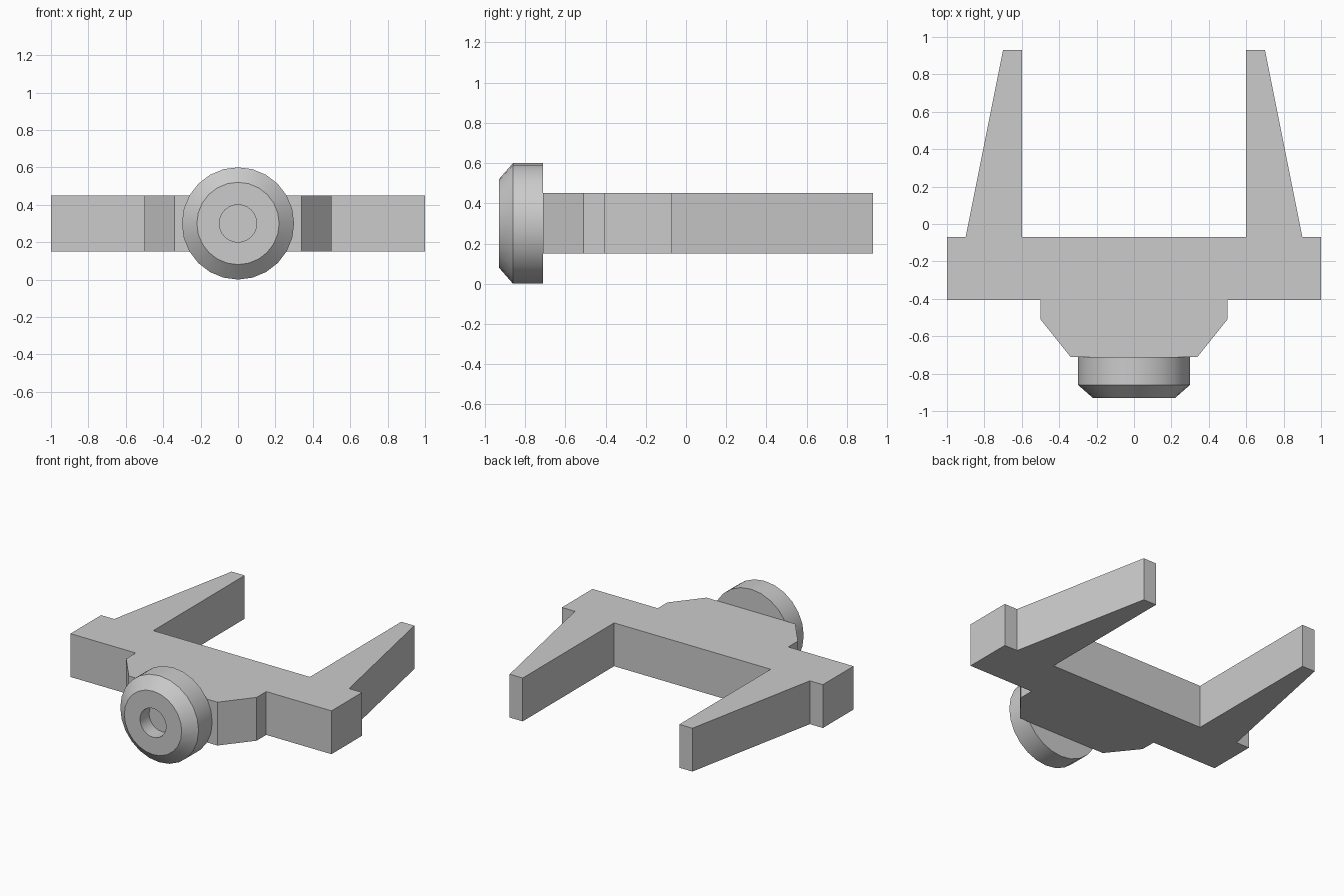
import bpy
import bmesh
import math
from mathutils import Matrix, Vector

cube = bpy.data.objects.get("Cube")
if cube:
    bpy.data.objects.remove(cube, do_unlink=True)

grey = bpy.data.materials.new("plain grey")
grey.use_nodes = True
colour = (0.6, 0.6, 0.6, 1)
grey.diffuse_color = colour
grey.node_tree.nodes["Principled BSDF"].inputs["Base Color"].default_value = colour


def make_object(name, bm):
    bmesh.ops.recalc_face_normals(bm, faces=bm.faces)
    mesh = bpy.data.meshes.new(name)
    bm.to_mesh(mesh)
    bm.free()
    mesh.materials.append(grey)
    obj = bpy.data.objects.new(name, mesh)
    bpy.context.collection.objects.link(obj)
    return obj


# Forked plate: half outline, mirrored across x and extruded upwards
half = [(0.34, -0.71), (0.5, -0.51), (0.5, -0.405), (1, -0.405), (1, -0.07),
        (0.9, -0.07), (0.7, 0.93), (0.6, 0.93), (0.6, -0.07)]
outline = half + [(-x, y) for x, y in reversed(half)]
bm = bmesh.new()
base = bm.faces.new([bm.verts.new((x, y, 0.15)) for x, y in outline])
top = bmesh.ops.extrude_face_region(bm, geom=[base])["geom"]
bmesh.ops.translate(bm, vec=(0, 0, 0.3),
                    verts=[v for v in top if isinstance(v, bmesh.types.BMVert)])
make_object("forked_plate", bm)

# Round knob: radius and y profile with a bevelled rim and a blind hole
profile = [(0, -0.71), (0.3, -0.71), (0.3, -0.86), (0.22, -0.93),
           (0.1, -0.93), (0.1, -0.83), (0, -0.83)]
bm = bmesh.new()
verts = [bm.verts.new((r, y, 0)) for r, y in profile]
edges = [bm.edges.new(pair) for pair in zip(verts, verts[1:])]
bmesh.ops.spin(bm, geom=verts + edges, cent=(0, 0, 0), axis=(0, 1, 0),
               angle=math.tau, steps=24, use_merge=False)
bmesh.ops.remove_doubles(bm, verts=bm.verts, dist=0.0005)
bmesh.ops.transform(bm, matrix=Matrix.Translation(Vector((0, 0, 0.3))), verts=bm.verts)
knob = make_object("round_knob", bm)

bpy.ops.object.select_all(action="DESELECT")
knob.select_set(True)
bpy.context.view_layer.objects.active = knob
bpy.ops.object.shade_smooth_by_angle(angle=math.radians(30))
